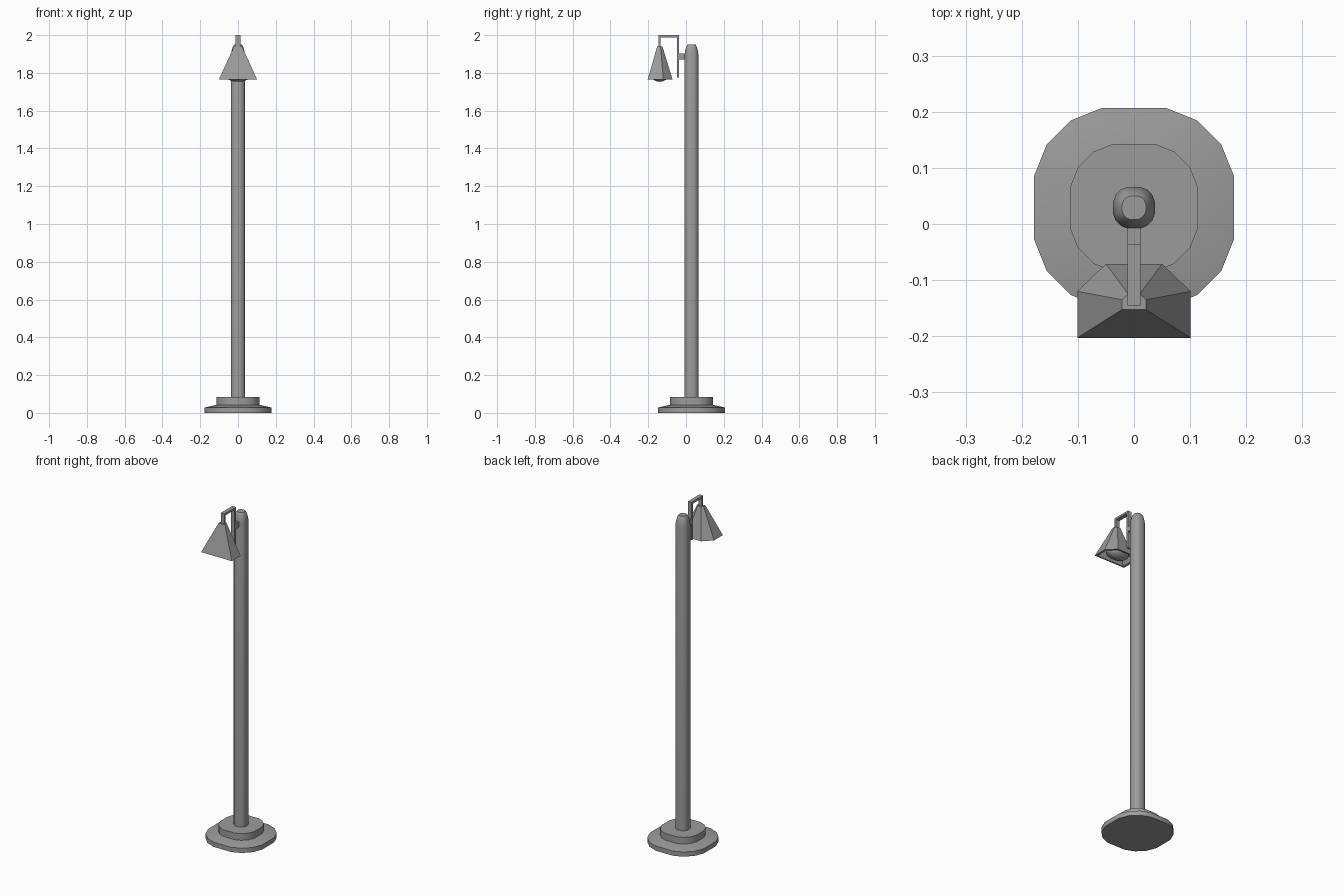
import bpy
import bmesh
import math

cube = bpy.data.objects.get("Cube")
if cube:
    bpy.data.objects.remove(cube, do_unlink=True)

metal = bpy.data.materials.new("grey metal")
metal.use_nodes = True
GREY = (0.33, 0.33, 0.33, 1)
metal.diffuse_color = GREY
metal.node_tree.nodes["Principled BSDF"].inputs["Base Color"].default_value = GREY

POLE_Y = 0.029
LAMP_Y = -0.139


def finish(name, bm, smooth=True):
    bmesh.ops.recalc_face_normals(bm, faces=bm.faces)
    mesh = bpy.data.meshes.new(name)
    bm.to_mesh(mesh)
    bm.free()
    mesh.materials.append(metal)
    obj = bpy.data.objects.new(name, mesh)
    bpy.context.collection.objects.link(obj)
    if smooth:
        bpy.ops.object.select_all(action='DESELECT')
        obj.select_set(True)
        bpy.context.view_layer.objects.active = obj
        bpy.ops.object.shade_smooth_by_angle(angle=math.radians(30))
    return obj


def loft(name, rings, smooth=True):
    """Skin a stack of equal-length point rings and cap both ends."""
    bm = bmesh.new()
    loops = [[bm.verts.new(p) for p in ring] for ring in rings]
    n = len(loops[0])
    for a, b in zip(loops, loops[1:]):
        for i in range(n):
            j = (i + 1) % n
            bm.faces.new((a[i], a[j], b[j], b[i]))
    bm.faces.new(loops[0])
    bm.faces.new(loops[-1])
    return finish(name, bm, smooth)


def rounded_square(half, z):
    """Sixteen-sided rounded square around the pole axis."""
    corner = [(1, -0.32), (1, 0.32), (0.875, 0.63), (0.63, 0.875)]
    pts = []
    for k in range(4):
        c, s = round(math.cos(k * math.pi / 2)), round(math.sin(k * math.pi / 2))
        pts += [(half * (x * c - y * s), POLE_Y + half * (x * s + y * c), z)
                for x, y in corner]
    return pts


def turned(name, profile):
    return loft(name, [rounded_square(h, z) for h, z in profile])


def box(name, half_x, y0, y1, z0, z1):
    return loft(name, [[(-half_x, y0, z), (half_x, y0, z),
                        (half_x, y1, z), (-half_x, y1, z)] for z in (z0, z1)], False)


# Base and pole
turned("base_plate", [(0.178, 0), (0.178, 0.028), (0.114, 0.043)])
turned("base_collar", [(0.114, 0.04), (0.114, 0.083)])
turned("pole", [(0.037, 0.08), (0.037, 1.895), (0.033, 1.92),
                (0.027, 1.94), (0.021, 1.949)])

# Bracket carrying the lamp
box("bracket_top", 0.012, -0.145, -0.036, 1.988, 2.0)
box("bracket_front", 0.012, -0.145, -0.134, 1.93, 1.99)
box("bracket_rear", 0.012, -0.048, -0.036, 1.775, 1.99)
box("bracket_mount", 0.012, -0.038, 0.0, 1.87, 1.902)


# Six-sided shade with a hollow underside
def shade_ring(scale, z, inset=1.0):
    outline = [(-0.101, -0.064), (0.101, -0.064), (0.101, 0.019),
               (0.05, 0.068), (-0.05, 0.068), (-0.101, 0.019)]
    return [(x * scale * inset, LAMP_Y + y * scale * inset, z) for x, y in outline]


loft("lamp_shade", [shade_ring(0.6, 1.82), shade_ring(0.88, 1.765),
                    shade_ring(1, 1.765), shade_ring(0.21, 1.94)], False)

# Bulb peeking below the rim
bm = bmesh.new()
bmesh.ops.create_uvsphere(bm, u_segments=16, v_segments=8, radius=1)
bmesh.ops.scale(bm, vec=(0.07, 0.046, 0.035), verts=bm.verts)
bmesh.ops.translate(bm, vec=(0, LAMP_Y, 1.788), verts=bm.verts)
finish("bulb", bm)
